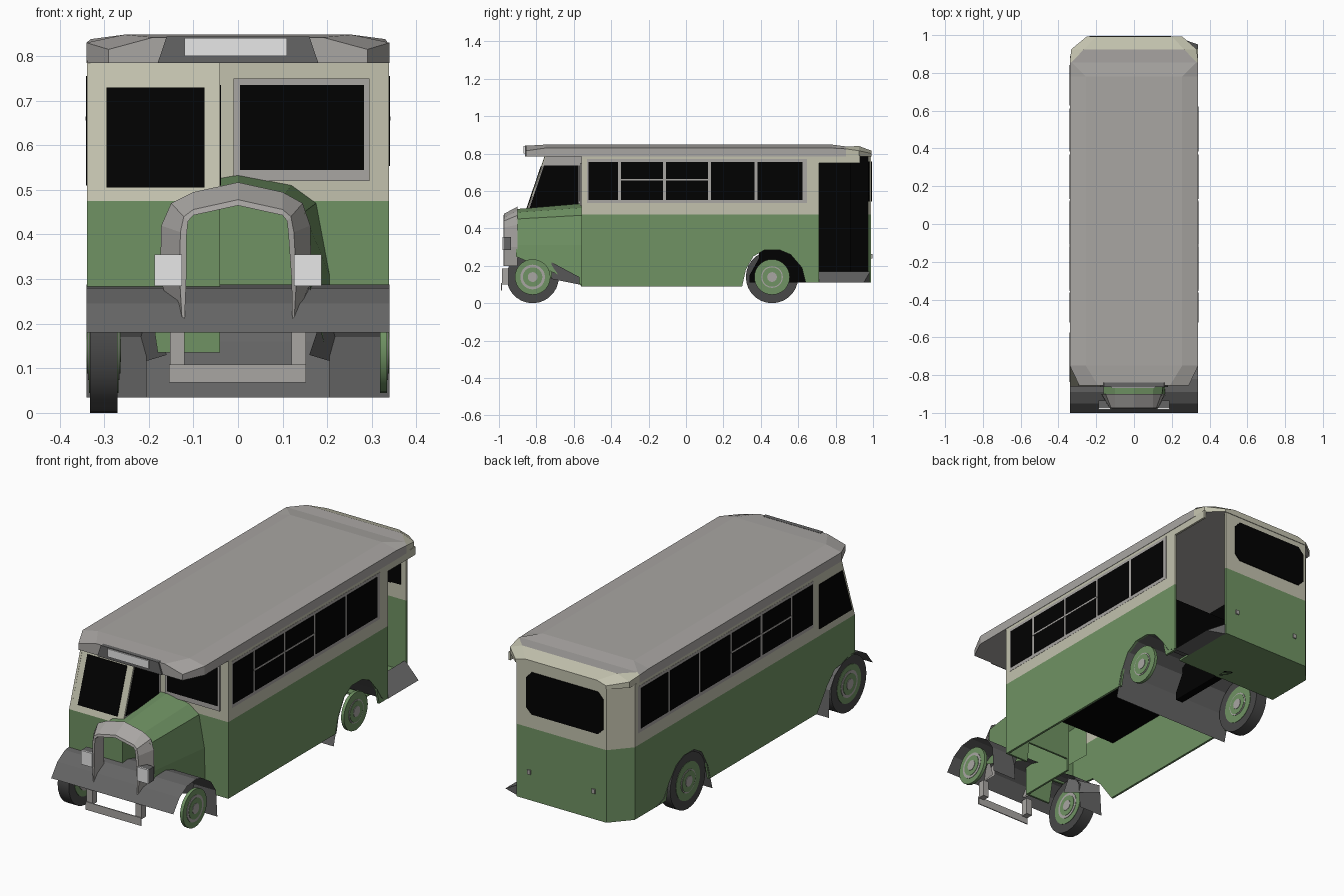
import bpy, bmesh, math
from mathutils import Matrix, Vector

if "Cube" in bpy.data.objects:
    bpy.data.objects.remove(bpy.data.objects["Cube"])


def mat(name, r, g, b):
    m = bpy.data.materials.new(name)
    m.diffuse_color = (r, g, b, 1)
    m.use_nodes = True
    m.node_tree.nodes["Principled BSDF"].inputs["Base Color"].default_value = m.diffuse_color
    return m


GREEN = mat("body green", .16, .29, .125)
CREAM = mat("cream", .54, .535, .42)
GREY = mat("roof grey", .395, .38, .365)
DARK = mat("fender grey", .13, .13, .13)
TYRE = mat("tyre", .065, .065, .065)
BLACK = mat("glass black", .0003, .0003, .0003)
LIGHT = mat("lamp light grey", .82, .82, .82)


def make(name, verts, faces, *mats, rule=None):
    me = bpy.data.meshes.new(name)
    me.from_pydata([Vector(v) for v in verts], [], faces)
    for m in mats:
        me.materials.append(m)
    bm = bmesh.new()
    bm.from_mesh(me)
    bmesh.ops.recalc_face_normals(bm, faces=bm.faces)
    if rule:
        for f in bm.faces:
            f.material_index = rule(f.calc_center_median())
    bm.to_mesh(me)
    bm.free()
    ob = bpy.data.objects.new(name, me)
    bpy.context.collection.objects.link(ob)
    return ob


def plate(name, pts, axis, a, b, m):
    """Prism of a 2D outline between a and b along an axis."""
    put = {"x": lambda p, t: (t, p[0], p[1]),
           "y": lambda p, t: (p[0], t, p[1]),
           "z": lambda p, t: (p[0], p[1], t)}[axis]
    n = len(pts)
    faces = [list(range(n)), list(range(n, 2 * n))]
    faces += [[i, (i + 1) % n, (i + 1) % n + n, i + n] for i in range(n)]
    return make(name, [put(p, a) for p in pts] + [put(p, b) for p in pts], faces, m)


def rect(u0, u1, v0, v1):
    return [(u0, v0), (u1, v0), (u1, v1), (u0, v1)]


def box(name, x0, x1, y0, y1, z0, z1, m):
    return plate(name, rect(x0, x1, y0, y1), "z", z0, z1, m)


def loft(name, rings, closed, *mats, rule=None, caps=False):
    n = len(rings[0])
    verts = [v for r in rings for v in r]
    faces = [[k * n + i, k * n + (i + 1) % n, (k + 1) * n + (i + 1) % n, (k + 1) * n + i]
             for k in range(len(rings) - 1) for i in range(n if closed else n - 1)]
    if caps:
        faces += [list(range(n)), list(range(len(verts) - n, len(verts)))]
    return make(name, verts, faces, *mats, rule=rule)


# Lower side walls with wheel arches
arch = [(.64, .11), (.62, .19), (.56, .26), (.5, .285), (.42, .285), (.36, .25), (.32, .18), (.3, .09)]
plate("right_lower_wall", [(.71, .475), (.71, .11)] + arch + [(-.56, .09), (-.56, .475)],
      "x", .327, .338, GREEN)
plate("left_lower_wall", [(.89, .475), (.89, .11)] + arch +
      [(-.56, .09), (-.64, .2), (-.7, .26), (-.86, .28), (-.86, .475)], "x", -.338, -.327, GREEN)

# Upper side walls
plate("right_upper_wall", rect(-.56, .71, .475, .79), "x", .327, .338, CREAM)
plate("door_header", rect(.71, .93, .75, .79), "x", .327, .338, CREAM)
plate("left_upper_wall", [(-.86, .475), (.89, .475), (.89, .79), (-.755, .79)],
      "x", -.338, -.327, CREAM)

# Side windows: frame, panes and centre bars
cuts = [-.53, -.355, -.115, .125, .375, .62, .85]
for side, s, last in (("right", 1, .63), ("left", -1, .85)):
    edges = [c for c in cuts if c < last - .1] + [last]
    plate(side + "_window_frame", rect(-.53, last + .016, .535, .77), "x", s * .338, s * .339, GREY)
    for i, (a, b) in enumerate(zip(edges, edges[1:])):
        plate(f"{side}_pane_{i}", rect(a + .008, b - .008, .553, .755), "x", s * .338, s * .341, BLACK)
        if i in (1, 2):
            plate(f"{side}_pane_bar_{i}", rect(a, b, .656, .664), "x", s * .338, s * .342, GREY)

# Rear wall, chamfered rear corner and rear window
for part, z0, z1, m in (("lower", .11, .475, GREEN), ("upper", .475, .79, CREAM)):
    plate("rear_wall_" + part, rect(-.25, .25, z0, z1), "y", .98, .99, m)
    plate("rear_corner_" + part, [(-.338, .89), (-.25, .99), (-.25, .98), (-.327, .88)], "z", z0, z1, m)
plate("rear_window", [(-.235, .575), (-.205, .545), (.165, .545), (.195, .575), (.195, .725), (.165, .757),
                      (-.205, .757), (-.235, .725)], "y", .976, .994, BLACK)
plate("rear_window_inside", rect(0, .222, .55, .757), "y", .974, .979, BLACK)
for i, x in enumerate((-.18, .18)):
    box(f"tail_lamp_{i}", x - .009, x + .009, .99, .996, .24, .262, GREY)

# Saloon floor, dark linings, rear floor and entrance step
box("saloon_floor", -.327, .327, -.548, .70, .39, .40, BLACK)
plate("left_lining", rect(-.55, .88, .40, .785), "x", -.327, -.32, BLACK)
plate("right_lining", rect(-.55, .70, .40, .785), "x", .32, .327, BLACK)
plate("entrance_lining", [(-.31, .66), (-.31, .88), (-.24, .977), (-.235, .977), (-.305, .88), (-.305, .66)],
      "z", .12, .785, BLACK)
plate("entrance_riser", rect(-.3, .325, .12, .40), "y", .69, .70, BLACK)
plate("rear_floor", [(-.33, .64), (.25, .64), (.25, .98), (-.25, .98), (-.33, .88)], "z", .11, .12, GREEN)
make("entrance_step", [(.24, .71, .17), (.24, .985, .17), (.34, .95, .11), (.34, .71, .11),
                       (.24, .71, .11), (.24, .985, .11)],
     [(0, 1, 2, 3), (4, 5, 2, 3), (0, 1, 5, 4), (0, 3, 4), (1, 2, 5)], DARK)
plate("axle_housing", [(.34, .11), (.72, .11), (.72, .14), (.6, .33), (.39, .33), (.39, .24), (.34, .15)],
      "x", -.02, .02, BLACK)

# Front bulkhead with window
plate("bulkhead_lower", [(-.04, .2), (.2, .2), (.21, .09), (.338, .09), (.338, .475), (-.04, .475)],
      "y", -.56, -.55, GREEN)
plate("bulkhead_upper", rect(-.04, .338, .475, .79), "y", -.56, -.55, CREAM)
plate("bulkhead_window_frame", rect(-.01, .295, .52, .75), "y", -.567, -.56, GREY)
plate("bulkhead_window", rect(.005, .282, .545, .735), "y", -.57, -.56, BLACK)


# Half cab with sloping windscreen
def slope(z):
    return -.86 + .339 * (z - .475)


def screen(name, x0, x1, z0, z1, out, m):
    loft(name, [[(x, slope(z) - d, z) for x, z in rect(x0, x1, z0, z1)] for d in (out, -.006)],
         True, m, caps=True)


screen("cab_front", -.338, -.04, .475, .79, 0, CREAM)
screen("windscreen", -.295, -.075, .505, .73, .004, BLACK)
plate("cab_lower_front", [(-.338, .28), (-.2, .27), (-.18, .135), (-.04, .135), (-.04, .475), (-.338, .475)],
      "y", -.86, -.85, GREEN)
plate("cab_inner_lower", rect(-.855, -.55, .135, .475), "x", -.05, -.04, GREEN)
plate("cab_inner_upper", [(-.853, .475), (-.55, .475), (-.55, .79), (-.747, .79)], "x", -.05, -.041, GREY)
glass = [(slope(.51) + .012, .51), (-.575, .51), (-.575, .735), (slope(.735) + .012, .735)]
plate("cab_inner_window", glass, "x", -.045, -.038, BLACK)
plate("cab_outer_window", glass, "x", -.341, -.335, BLACK)


# Roof with rounded-off ends
def roof_ring(y, left, right, shoulder, top, z1, z2):
    return [(-left, y, .785), (-left, y, z1), (-top, y, z2), (top, y, z2),
            (right, y, z1), (right, y, .785), (shoulder, y, .785), (-shoulder, y, .785)]


loft("roof", [roof_ring(-.855, .29, .29, .2, .19, .815, .842),
              roof_ring(-.75, .34, .34, .2, .255, .83, .848),
              roof_ring(.78, .34, .34, .2, .255, .83, .848),
              roof_ring(.856, .34, .34, .2, .33, .825, .838),
              roof_ring(.925, .332, .332, .2, .265, .815, .84),
              roof_ring(.993, .25, .255, .2, .2, .80, .815)], True, GREY, CREAM, caps=True,
     rule=lambda c: int(c.z > .79 and (c.y > .93 or (c.y > .86 and abs(c.x) > .28))))

# Destination box
plate("destination_box", [(-.18, .785), (.18, .785), (.16, .844), (-.16, .844)], "y", -.862, -.84, DARK)
plate("destination_sign", rect(-.12, .11, .80, .84), "y", -.868, -.862, LIGHT)

# Bonnet shell
front = [(-.16, .27), (-.16, .43), (-.1, .485), (0, .503), (.1, .485), (.148, .45), (.158, .31), (.165, .25)]
back = [(-.17, .27), (-.17, .47), (-.1, .515), (0, .533), (.12, .51), (.175, .47), (.205, .31), (.21, .1)]
loft("bonnet", [[(x, -.91, z) for x, z in front], [(x, -.56, z) for x, z in back]], False, GREEN)

# Radiator surround
outer = [(-.14, .2), (-.175, .3), (-.172, .42), (-.15, .47), (-.1, .495), (0, .517),
         (.1, .495), (.145, .47), (.162, .42), (.165, .3), (.135, .2)]
inner = [(-.12, .2), (-.116, .3), (-.115, .4), (-.112, .43), (-.1, .443), (0, .465),
         (.1, .443), (.11, .43), (.113, .4), (.12, .3), (.122, .2)]
mid = [(a * .25 + c * .75, b * .25 + d * .75) for (a, b), (c, d) in zip(outer, inner)]
loft("radiator_surround", [[(x, y, z) for x, z in pts] for pts, y in
                           ((outer, -.9), (mid, -.973), (inner, -.976), (inner, -.9))], False, GREY)

# Bumper, its brackets and headlamps
box("bumper", -.155, .153, -.99, -.985, .068, .108, GREY)
for side, s in (("left", -1), ("right", 1)):
    xs = sorted((s * .12, s * .153))
    box(side + "_bumper_bracket", *xs, -.985, -.95, .1, .185, GREY)
    xs = sorted((s * .125, s * .187))
    box(side + "_headlamp", *xs, -.975, -.935, .285, .355, DARK)
    box(side + "_headlamp_lens", *xs, -.982, -.975, .285, .355, LIGHT)


# Fenders: curved sheets across the body
def fender(name, path, x0, x1):
    loft(name, [[(x, y, z) for y, z in path] for x in (x0, x1)], False, DARK)


fender("front_fender", [(-1.0, .18), (-.95, .245), (-.89, .28), (-.82, .288), (-.77, .275)], -.34, .34)
for side, s in (("left", -1), ("right", 1)):
    fender(side + "_front_fender_tail", [(-.77, .275), (-.7, .23), (-.66, .17), (-.65, .035)], s * .205, s * .34)
    # Inner splash guard beside the bonnet
    make(side + "_splash_guard", [(s * .26, -.57, .1), (s * .26, -.57, .14), (s * .19, -.72, .22),
                                  (s * .16, -.72, .13)], [(0, 1, 2, 3)], DARK)
fender("rear_fender", [(.275, .035), (.31, .16), (.36, .25), (.42, .285), (.5, .285),
                       (.56, .26), (.62, .19), (.66, .13), (.72, .11)], -.34, .34)


# Wheels
def disc(name, x0, x1, y, r, m):
    me = bpy.data.meshes.new(name)
    bm = bmesh.new()
    bmesh.ops.create_cone(bm, cap_ends=True, segments=28, radius1=r, radius2=r, depth=abs(x1 - x0),
                          matrix=Matrix.Translation(((x0 + x1) / 2, y, .14)) @ Matrix.Rotation(math.pi / 2, 4, "Y"))
    for f in bm.faces:
        f.smooth = len(f.verts) == 4
    for e in bm.edges:
        e.smooth = all(len(f.verts) == 4 for f in e.link_faces)
    bm.to_mesh(me)
    bm.free()
    me.materials.append(m)
    bpy.context.collection.objects.link(bpy.data.objects.new(name, me))


for end, y, ring in (("front", -.82, .066), ("rear", .46, .058)):
    disc(f"left_{end}_tyre", -.332, -.27, y, .14, TYRE)
    for k, (r, m) in enumerate(((.095, GREEN), (ring, GREY), (.052, GREEN), (.026, GREY))):
        disc(f"left_{end}_inner_hub_{k}", -.28, -.268 + .002 * k, y, r, m)
        for side, s in (("left", -1), ("right", 1)):
            disc(f"{side}_{end}_hub_{k}", s * .318, s * (.334 + .002 * k), y, r, m)
